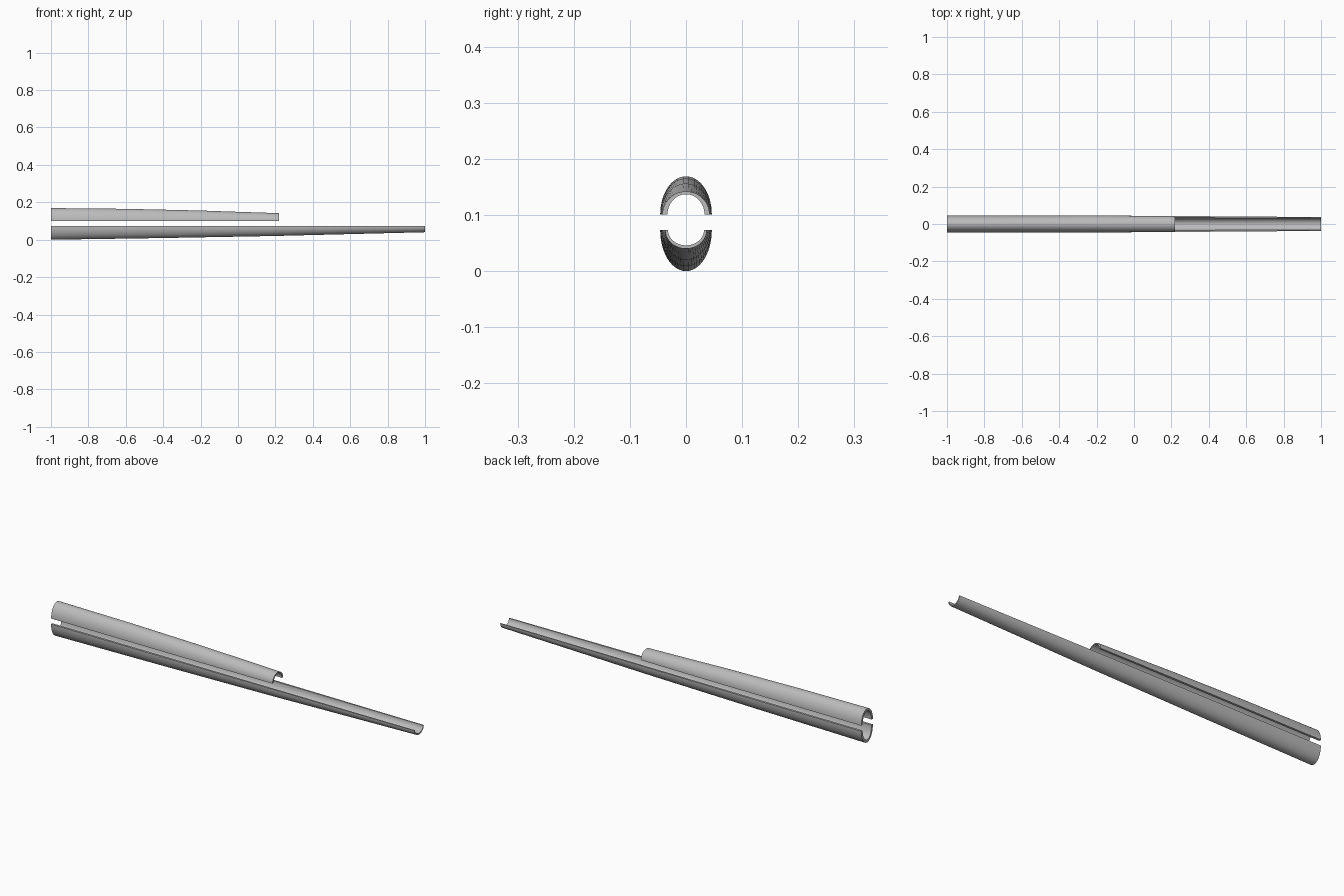
import bpy, bmesh, math

if "Cube" in bpy.data.objects:
    bpy.data.objects.remove(bpy.data.objects["Cube"])

grey = bpy.data.materials.new("neutral_grey")
grey.diffuse_color = (0.5, 0.5, 0.5, 1)
grey.use_nodes = True
grey.node_tree.nodes["Principled BSDF"].inputs["Base Color"].default_value = grey.diffuse_color
SEG = 28


def half_ellipse(x, a, b, z0, sign):
    pts = []
    for i in range(SEG + 1):
        t = math.pi * i / SEG
        pts.append((x, a * math.cos(t), z0 + sign * b * math.sin(t)))
    return pts


def shell(name, stations, z0, sign):
    """Loft a half-tube; station = x, outer half-width, outer depth, inner half-width, inner depth."""
    bm = bmesh.new()
    rings = []
    for x, ao, bo, ai, bi in stations:
        loop = half_ellipse(x, ao, bo, z0, sign) + half_ellipse(x, ai, bi, z0, sign)[::-1]
        rings.append([bm.verts.new(p) for p in loop])
    n = len(rings[0])
    for r, s in zip(rings, rings[1:]):
        for i in range(n):
            j = (i + 1) % n
            bm.faces.new((r[i], r[j], s[j], s[i]))
    # End walls as quads between outer and inner arcs
    for r in (rings[0], rings[-1]):
        for i in range(SEG):
            bm.faces.new((r[i], r[i + 1], r[n - 2 - i], r[n - 1 - i]))
    bmesh.ops.recalc_face_normals(bm, faces=bm.faces)
    me = bpy.data.meshes.new(name)
    bm.to_mesh(me)
    bm.free()
    me.materials.append(grey)
    ob = bpy.data.objects.new(name, me)
    bpy.context.collection.objects.link(ob)
    bpy.ops.object.select_all(action='DESELECT')
    ob.select_set(True)
    bpy.context.view_layer.objects.active = ob
    bpy.ops.object.shade_smooth_by_angle(angle=math.radians(35))


# Long lower trough, tapering evenly to the front
shell("lower_shell", [
    (-1.0, 0.046, 0.073, 0.035, 0.060),
    (-0.4, 0.045, 0.064, 0.0345, 0.051),
    (0.2, 0.043, 0.053, 0.034, 0.041),
    (0.6, 0.040, 0.043, 0.033, 0.034),
    (1.0, 0.037, 0.033, 0.032, 0.027)], 0.073, -1)

# Short upper cover, dropping faster towards its front end
shell("upper_cover", [
    (-1.0, 0.046, 0.068, 0.035, 0.056),
    (-0.6, 0.046, 0.064, 0.035, 0.053),
    (-0.2, 0.0455, 0.055, 0.034, 0.046),
    (0.0, 0.044, 0.048, 0.034, 0.042),
    (0.22, 0.042, 0.041, 0.033, 0.036)], 0.101, 1)
